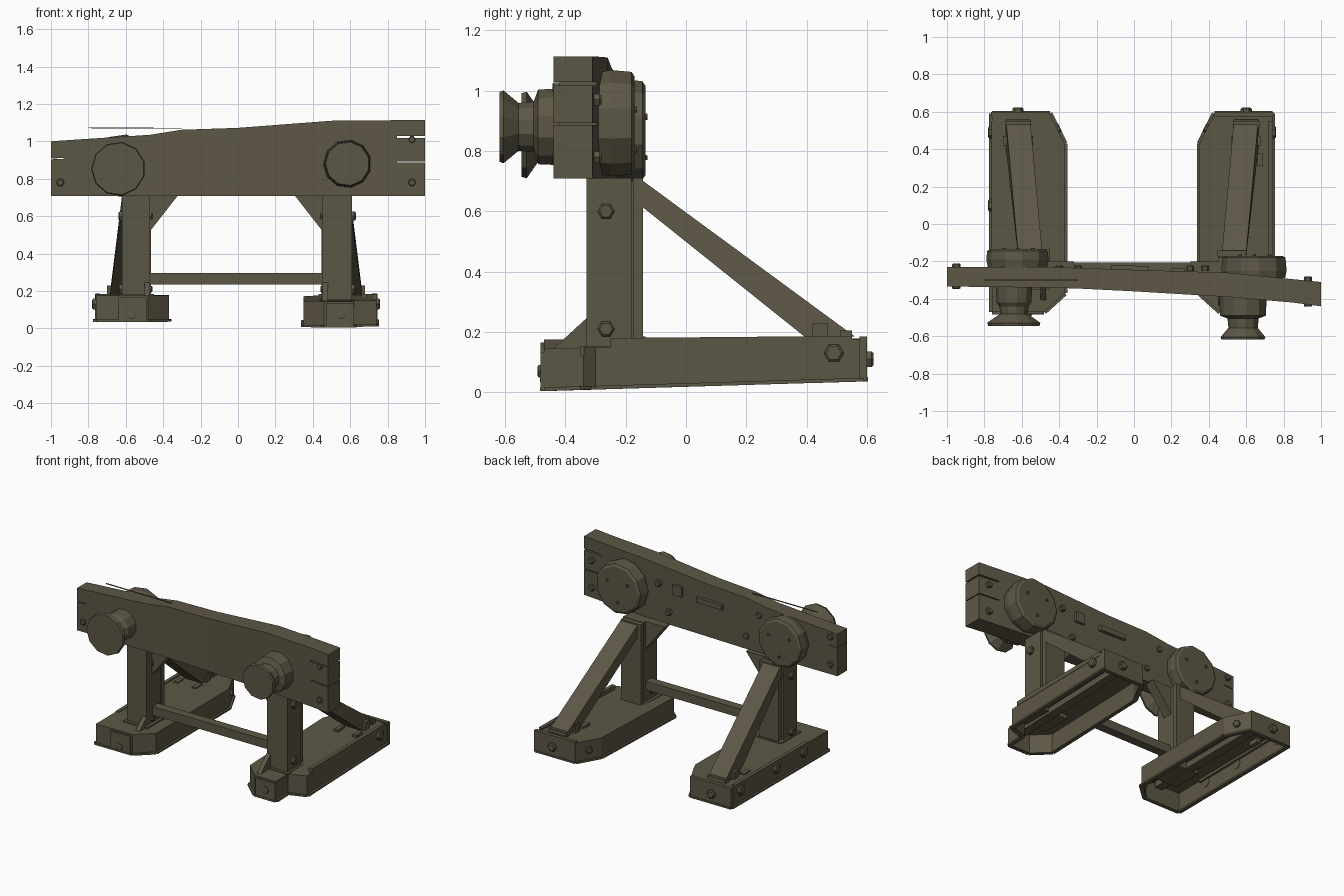
import bpy, bmesh, math
from mathutils import Vector

cube = bpy.data.objects.get("Cube")
if cube:
    bpy.data.objects.remove(cube, do_unlink=True)

OLIVE = (0.108, 0.095, 0.06, 1)
paint = bpy.data.materials.new("weathered olive")
paint.use_nodes = True
paint.diffuse_color = OLIVE
shader = next(n for n in paint.node_tree.nodes if n.type == 'BSDF_PRINCIPLED')
shader.inputs["Base Color"].default_value = OLIVE
shader.inputs["Roughness"].default_value = 0.9


def finish(name, bm):
    bmesh.ops.recalc_face_normals(bm, faces=bm.faces)
    mesh = bpy.data.meshes.new(name)
    bm.to_mesh(mesh)
    bm.free()
    mesh.materials.append(paint)
    ob = bpy.data.objects.new(name, mesh)
    bpy.context.collection.objects.link(ob)
    return ob


def loft(name, rings, closed_ends=True):
    """Skin a list of equal-length point rings."""
    bm = bmesh.new()
    rows = [[bm.verts.new(p) for p in ring] for ring in rings]
    for a, b in zip(rows, rows[1:]):
        for i in range(len(a)):
            j = (i + 1) % len(a)
            bm.faces.new((a[i], a[j], b[j], b[i]))
    if closed_ends:
        bm.faces.new(rows[0])
    bm.faces.new(rows[-1])
    return finish(name, bm)


def box(name, lo, hi):
    (x, y, z), (X, Y, Z) = lo, hi
    return loft(name, [[(x, y, h), (X, y, h), (X, Y, h), (x, Y, h)] for h in (z, Z)])


def strut(name, a, b, width, height):
    """Box running from a to b."""
    a, b = Vector(a), Vector(b)
    q = (b - a).to_track_quat('Y', 'Z')
    w, h = width / 2, height / 2
    corners = [Vector((-w, 0, -h)), Vector((w, 0, -h)), Vector((w, 0, h)), Vector((-w, 0, h))]
    return loft(name, [[p + q @ c for c in corners] for p in (a, b)])


def turned(name, x, z, profile, sides=11):
    """Lathe of (radius, y) pairs about an axis along y."""
    step = math.tau / sides
    return loft(name, [[(x + r * math.cos(step * (i + .5)), y, z + r * math.sin(step * (i + .5)))
                        for i in range(sides)] for r, y in profile])


def bolt(name, centre, direction, r=0.025, depth=0.03):
    c, d = Vector(centre), Vector(direction).normalized()
    q = d.to_track_quat('Z', 'Y')
    return loft(name, [[c + d * t + q @ Vector((k * math.cos(i * math.tau / 6),
                                               k * math.sin(i * math.tau / 6), 0))
                        for i in range(6)]
                       for t, k in ((-0.01, r), (depth * .7, r), (depth, r * .75))])


# Buffer beam: stations of x, top height, front y, back y
stations = [(-1, 1.0, -.335, -.23), (-.93, 1.005, -.335, -.23), (-.47, 1.035, -.34, -.23),
            (-.3, 1.062, -.345, -.235), (0, 1.072, -.36, -.245), (.5, 1.11, -.39, -.26),
            (.85, 1.113, -.42, -.295), (1, 1.113, -.44, -.31)]


def beam_part(name, rows, low=0.0, high=1.0):
    rings = []
    for x, top, f, b in rows:
        z0, z1 = .708 + (top - .708) * low, .708 + (top - .708) * high
        rings.append([(x, f, z0), (x, b, z0), (x, b, z1), (x, f, z1)])
    return loft(name, rings)


beam_part("buffer_beam", stations[1:-1])
for i, (low, high) in enumerate([(0, .44), (.455, .765), (.79, 1)]):
    beam_part(f"split_end_right_{i}", stations[-2:], low, high)
for i, (low, high) in enumerate([(0, .67), (.685, 1)]):
    beam_part(f"split_end_left_{i}", stations[:2], low, high)
strut("loose_splinter", (-.8, -.3, 1.072), (-.3, -.3, 1.07), .008, .004)
strut("back_staple", (-.12, -.235, .95), (.08, -.24, .95), .03, .035)
box("back_plate", (.2, -.26, .93), (.27, -.235, 1.0))
for x, f, b in ((-.95, -.335, -.23), (.93, -.43, -.3)):
    bolt("beam_front_bolt", (x, f, .78), (0, -1, 0), .022, .012)
    for z in (.78, .97):
        bolt("beam_back_bolt", (x, b, z), (0, 1, 0), .022, .02)
bolt("beam_front_bolt", (.93, -.43, 1.01), (0, -1, 0), .02, .012)
for x, z in ((-.3, .8), (.3, .8), (.38, .98), (-.4, .97)):
    bolt("beam_back_bolt", (x, -.24, z), (0, 1, 0), .022, .018)

# Buffers in front and mounting discs behind
turned("left_buffer", -.64, .853, [(.1, -.33), (.095, -.42), (.08, -.44), (.075, -.48),
                                   (.145, -.528), (.14, -.545)])
turned("right_buffer", .585, .88, [(.13, -.38), (.125, -.49), (.085, -.505), (.08, -.555),
                                   (.122, -.605), (.117, -.618)])
turned("left_disc", -.62, .868, [(.16, -.24), (.17, -.19), (.165, -.145), (.15, -.135)])
turned("right_disc", .645, .892, [(.17, -.29), (.178, -.25), (.172, -.18), (.155, -.17)])
for x, y, z in ((-.62, -.135, .868), (.645, -.17, .892)):
    for i in range(3):
        a = i * math.tau / 3 + .5
        bolt("disc_bolt", (x + .09 * math.cos(a), y, z + .09 * math.sin(a)), (0, 1, 0), .01, .008)

# Two stands: side sign, x shift, base height, base tilt
for side, s, shift, ground, tilt in (("left", -1, .02, .035, .004), ("right", 1, 0, .004, .03)):
    def P(x, y, z):
        return (s * (x + shift), y, z)

    def sbox(name, lo, hi):
        a, b = P(*lo), P(*hi)
        return box(f"{side}_{name}", [min(p) for p in zip(a, b)], [max(p) for p in zip(a, b)])

    def floor(y):
        return ground + tilt * (y + .48)

    # Hollow base tray with a flange round its foot
    outline = [(.74, .59), (.43, .59), (.35, .43), (.35, -.37), (.46, -.47)]
    outline += [(.74, -.47)] if s < 0 else [(.62, -.47), (.62, -.34), (.74, -.3)]
    tray = loft(f"{side}_base_tray", [[P(x, y, floor(y) + h) for x, y in outline]
                                      for h in (0, .14)], closed_ends=False)
    if sum(f.normal.z * f.area for f in tray.data.polygons) < 0:
        tray.data.flip_normals()
    shell = tray.modifiers.new("wall", 'SOLIDIFY')
    shell.thickness, shell.offset = .012, -1
    for (x, y), (u, v) in zip(outline, outline[1:] + outline[:1]):
        strut(f"{side}_foot_flange", P(x, y, floor(y) + .006), P(u, v, floor(v) + .006), .028, .012)
    strut(f"{side}_inner_rib", P(.55, -.44, floor(-.44) + .11), P(.55, .56, floor(.56) + .11), .06, .04)
    strut(f"{side}_outer_rail", P(.73, -.25, .165), P(.73, .55, .172), .025, .03)
    sbox("back_end_plate", (.43, .575, .04), (.745, .6, .185))
    sbox("front_end_plate", (.47, -.482, floor(-.47)), (.62, -.46, floor(-.47) + .13))

    # Post with its back flange, gussets and foot angle
    inner, outer = (.452, .61) if s > 0 else (.45, .6)
    sbox("post", (inner, -.33, .13), (outer, -.18, .71))
    sbox("post_back_flange", (inner - .006, -.175, .13), (outer - .012, -.142, .71))
    sbox("post_web", (inner + .03, -.2, .13), (outer - .03, -.15, .7))
    loft(f"{side}_top_gusset", [[P(inner, y, .52), P(inner, y, .712), P(inner - .15, y, .712)]
                                for y in (-.27, -.2)])
    loft(f"{side}_foot_gusset", [[P(x, -.45, .135), P(x, -.32, .255), P(x, -.32, .135)]
                                 for x in (inner, inner + .03)])
    sbox("post_shoe", (inner - .02, -.35, .12), (outer + .015, -.135, ground + .15))
    for z in (.21, .6):
        bolt(f"{side}_post_bolt", P(outer, -.265, z), (s, 0, 0), .028, .02)
        bolt(f"{side}_post_inner_bolt", P(inner, -.265, z), (-s, 0, 0), .02, .012)

    # Diagonal brace, clipped square against the post and the base
    loft(f"{side}_brace", [[P(x - .065, y, z), P(x + .065, y, z), P(X + .065, Y, Z), P(X - .065, Y, Z)]
                           for x, y, z, X, Y, Z in ((.535, -.155, .71, .6, .56, .185),
                                                    (.535, -.17, .635, .6, .405, .175))])
    for x in (.52, .66):
        sbox("brace_bracket", (x, .42, .15), (x + .02, .47, .23))
        sbox("brace_clip", (x, .31, .14), (x + .03, .38, .185))
    sbox("brace_heel", (.53, .51, .15), (.67, .55, .205))

    # Bolts on the base
    bolt(f"{side}_back_bolt", P(.6, .6, .11), (0, 1, 0), .03, .022)
    bolt(f"{side}_front_bolt", P(.55, -.48, .07), (0, -1, 0), .024, .012)
    for y in (.49, .1, -.2) if s < 0 else (.49,):
        bolt(f"{side}_side_bolt", P(.74, y, .13), (s, 0, 0), .033, .02)
    bolt(f"{side}_chamfer_bolt", P(.39, .51, .11), (-s * 2, 1, 0), .025, .015)

# Tie bar between the posts
box("tie_bar", (-.475, -.265, .235), (.46, -.205, .295))
